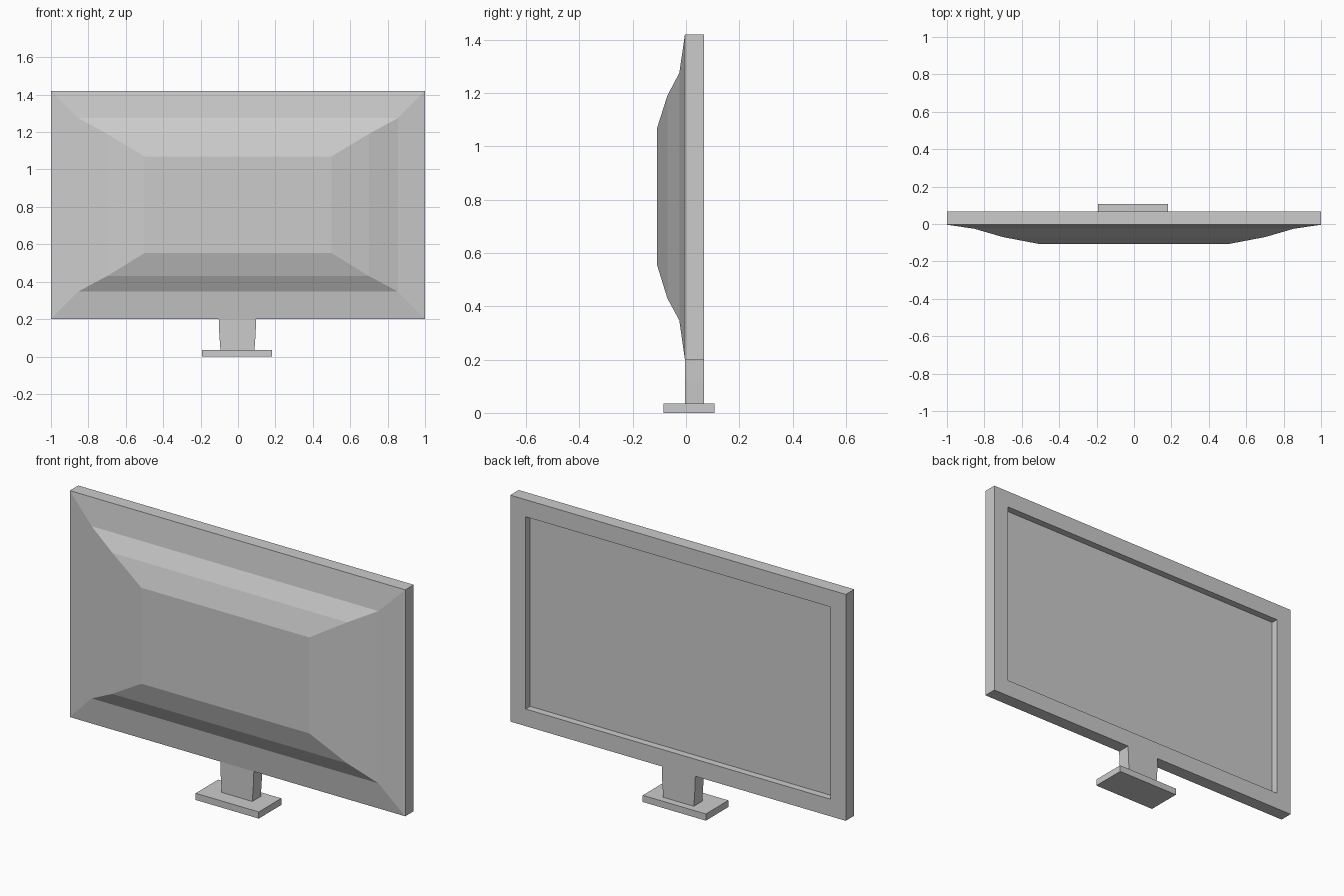
import bpy
import bmesh

if "Cube" in bpy.data.objects:
    bpy.data.objects.remove(bpy.data.objects["Cube"], do_unlink=True)

grey = bpy.data.materials.new("light grey")
grey.use_nodes = True
COLOUR = (0.6, 0.6, 0.6, 1)
grey.diffuse_color = COLOUR
grey.node_tree.nodes["Principled BSDF"].inputs["Base Color"].default_value = COLOUR


def loft(name, rings, cap_start=True, cap_end=True):
    """Join successive four-cornered rings into one flat-shaded object."""
    bm = bmesh.new()
    loops = [[bm.verts.new(p) for p in ring] for ring in rings]
    for a, b in zip(loops, loops[1:]):
        for i in range(4):
            j = (i + 1) % 4
            bm.faces.new((a[i], a[j], b[j], b[i]))
    if cap_start:
        bm.faces.new(loops[0])
    if cap_end:
        bm.faces.new(loops[-1])
    bmesh.ops.recalc_face_normals(bm, faces=bm.faces)
    mesh = bpy.data.meshes.new(name)
    bm.to_mesh(mesh)
    bm.free()
    mesh.materials.append(grey)
    obj = bpy.data.objects.new(name, mesh)
    bpy.context.collection.objects.link(obj)
    return obj


def upright(x, low, high, y):
    return [(-x, y, low), (x, y, low), (x, y, high), (-x, y, high)]


def level(x0, x1, y0, y1, z):
    return [(x0, y0, z), (x1, y0, z), (x1, y1, z), (x0, y1, z)]


BOTTOM, TOP, BORDER = 0.2, 1.42, 0.092
FRONT, BACK, SCREEN = -0.004, 0.068, 0.03

# Housing: tapered bulge, slab sides, bezel and recessed screen
inner = (1 - BORDER, BOTTOM + BORDER, TOP - BORDER)
loft("display_housing", [
    upright(0.5, 0.553, 1.07, -0.108),
    upright(0.7, 0.43, 1.19, -0.07),
    upright(0.855, 0.347, 1.275, -0.025),
    upright(1, BOTTOM, TOP, FRONT),
    upright(1, BOTTOM, TOP, BACK),
    upright(*inner, BACK),
    upright(*inner, SCREEN),
])

# Neck: widens slightly towards the housing
loft("stand_neck", [level(-w - 0.003, w - 0.003, FRONT, BACK, z)
                    for w, z in ((0.091, 0.035), (0.097, 0.12), (0.1, BOTTOM))])

# Foot plate
loft("stand_base", [level(-0.193, 0.183, -0.085, 0.107, z) for z in (0, 0.036)])
